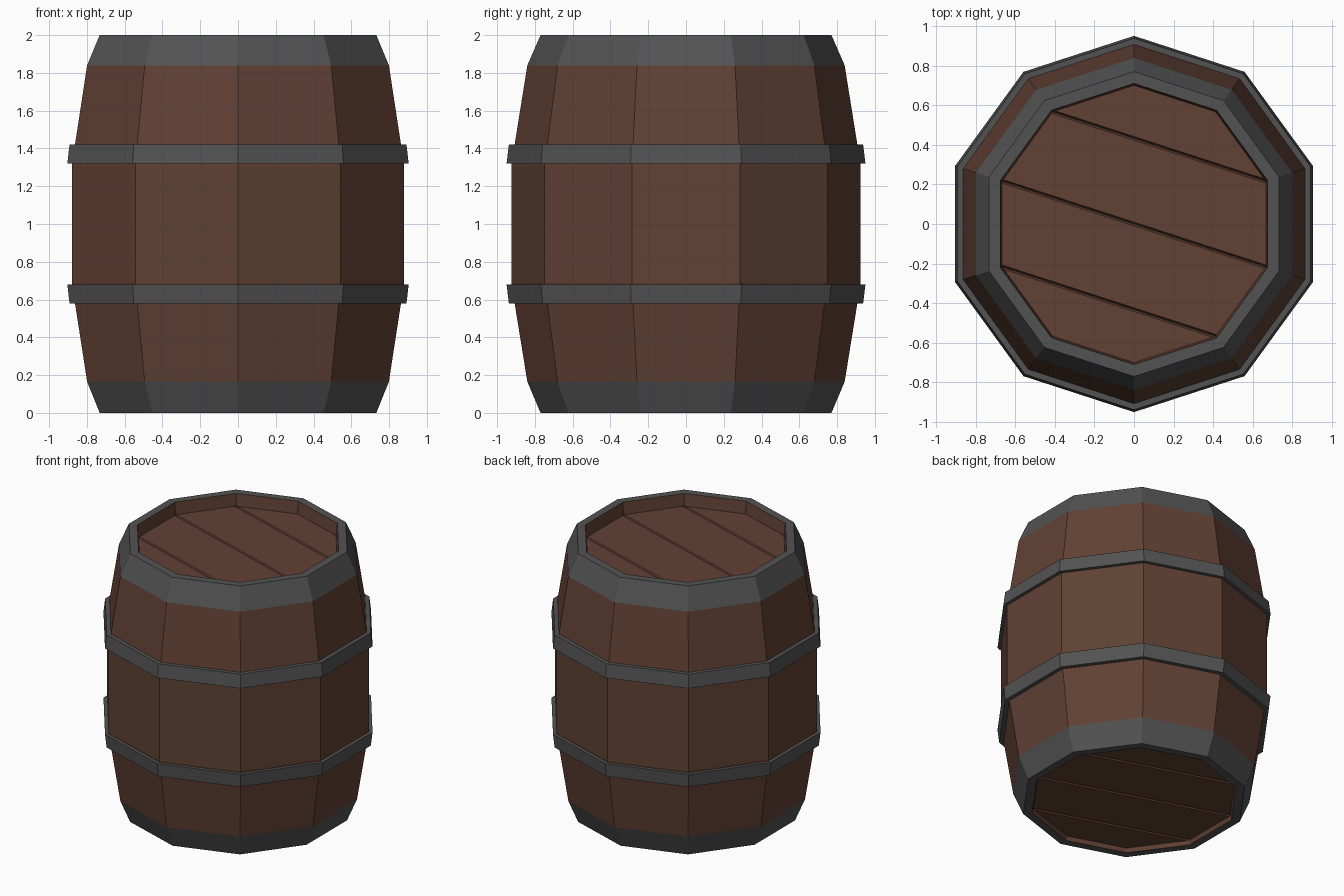
import bpy, bmesh, math
from mathutils import Vector

if "Cube" in bpy.data.objects:
    bpy.data.objects.remove(bpy.data.objects["Cube"])

SIDES = 10


def material(name, rgb):
    m = bpy.data.materials.new(name)
    m.diffuse_color = (*rgb, 1)
    m.use_nodes = True
    m.node_tree.nodes["Principled BSDF"].inputs["Base Color"].default_value = m.diffuse_color
    return m


red_wood = material("reddish_wood", (0.120, 0.052, 0.034))
tan_wood = material("tan_wood", (0.112, 0.054, 0.032))
iron = material("dark_iron", (0.086, 0.086, 0.086))


def finish(bm, name, mats):
    mesh = bpy.data.meshes.new(name)
    bm.to_mesh(mesh)
    bm.free()
    for m in mats:
        mesh.materials.append(m)
    obj = bpy.data.objects.new(name, mesh)
    bpy.context.collection.objects.link(obj)
    return obj


def ring(bm, r, z):
    """Ten-sided ring with a corner facing front and back."""
    return [bm.verts.new((r * math.cos(a), r * math.sin(a), z))
            for a in (math.pi / 2 + i * 2 * math.pi / SIDES for i in range(SIDES))]


def lathe(name, profile, mats, slot, closed=False):
    """Spin an (r, z) profile; slot(segment, face) picks the material."""
    bm = bmesh.new()
    rings = [ring(bm, r, z) for r, z in profile]
    for s in range(len(rings) if closed else len(rings) - 1):
        a, b = rings[s], rings[(s + 1) % len(rings)]
        for i in range(SIDES):
            j = (i + 1) % SIDES
            f = bm.faces.new((a[i], a[j], b[j], b[i]))
            f.material_index = slot(s, f)
    return finish(bm, name, mats)


# Barrel wall: staves with iron ends, rims and inner lips
BOTTOM_LID, TOP_LID, LID_R = 0.03, 1.91, 0.70
wall = [(LID_R, BOTTOM_LID), (0.71, 0.0), (0.77, 0.0), (0.84, 0.165), (0.925, 0.69),
        (0.925, 1.31), (0.84, 1.84), (0.77, 2.0), (0.71, 2.0), (LID_R, TOP_LID)]


def wall_slot(s, f):
    if s in (1, 2, 6, 7):           # iron ends and rims
        return 2
    if s == 4:                      # middle staves come in two tones
        c = f.calc_center_median()
        angle = round(math.degrees(math.atan2(c.y, c.x)))
        return 1 if angle in (-108, -72, 36, 72) else 0
    return 0


lathe("barrel_wall", wall, [red_wood, tan_wood, iron], wall_slot)

# Two raised hoops, mirrored about mid height
hoop = [(0.89, 1.32), (0.95, 1.32), (0.938, 1.42), (0.89, 1.42)]
lathe("upper_hoop", hoop, [iron], lambda s, f: 0, closed=True)
lathe("lower_hoop", [(r, 2 - z) for r, z in reversed(hoop)], [iron],
      lambda s, f: 0, closed=True)


# Plank lids with V grooves running from corner to corner
def lid(name, z, side):
    bm = bmesh.new()
    corners = ring(bm, LID_R, z)
    bm.faces.new(corners if side > 0 else corners[::-1])
    across = Vector((math.cos(math.radians(72)), math.sin(math.radians(72)), 0))
    spacing = LID_R * math.cos(math.radians(54))
    grooves = [-spacing, 0, spacing]
    for g in grooves:
        for off in (-0.009, 0, 0.009):
            bmesh.ops.bisect_plane(
                bm, geom=bm.verts[:] + bm.edges[:] + bm.faces[:], dist=1e-5,
                plane_co=across * (g + off) + Vector((0, 0, z)), plane_no=across)
    for v in bm.verts:
        if any(abs(v.co.dot(across) - g) < 1e-4 for g in grooves):
            v.co.z -= 0.02 * side
    return finish(bm, name, [red_wood])


lid("top_lid", TOP_LID, 1)
lid("bottom_lid", BOTTOM_LID, -1)
